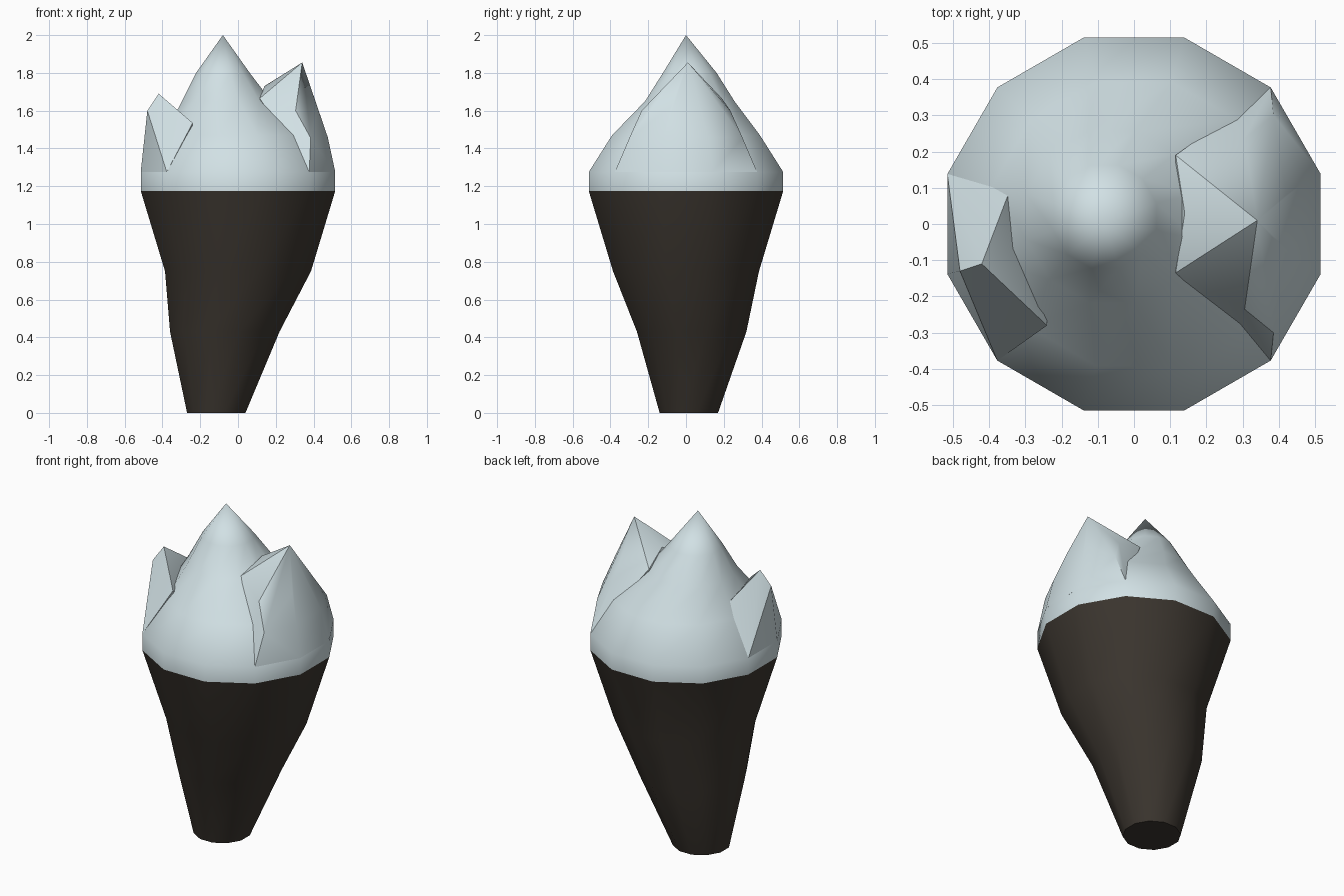
import bpy, bmesh, math

cube = bpy.data.objects.get("Cube")
if cube:
    bpy.data.objects.remove(cube)

SIDES = 12


def material(name, rgb):
    m = bpy.data.materials.new(name)
    m.use_nodes = True
    m.diffuse_color = (*rgb, 1)
    bsdf = next(n for n in m.node_tree.nodes if n.type == 'BSDF_PRINCIPLED')
    bsdf.inputs["Base Color"].default_value = (*rgb, 1)
    bsdf.inputs["Roughness"].default_value = 0.9
    return m


def finish(name, bm, mat, angle):
    bmesh.ops.recalc_face_normals(bm, faces=bm.faces[:])
    mesh = bpy.data.meshes.new(name)
    bm.to_mesh(mesh)
    bm.free()
    mesh.materials.append(mat)
    ob = bpy.data.objects.new(name, mesh)
    bpy.context.collection.objects.link(ob)
    bpy.ops.object.select_all(action='DESELECT')
    ob.select_set(True)
    bpy.context.view_layer.objects.active = ob
    bpy.ops.object.shade_smooth_by_angle(angle=math.radians(angle))


def loft(name, rings, mat, apex=None, angle=35):
    """Skin twelve-sided rings given as (x, y, z, radius)."""
    bm = bmesh.new()
    loops = []
    for x, y, z, r in rings:
        turns = [math.tau * (i + 0.5) / SIDES for i in range(SIDES)]
        loops.append([bm.verts.new((x + r * math.cos(t), y + r * math.sin(t), z))
                      for t in turns])
    for a, b in zip(loops, loops[1:]):
        for i in range(SIDES):
            j = (i + 1) % SIDES
            bm.faces.new((a[i], a[j], b[j], b[i]))
    bm.faces.new(loops[0])
    if apex:
        tip = bm.verts.new(apex)
        for i in range(SIDES):
            bm.faces.new((loops[-1][i], loops[-1][(i + 1) % SIDES], tip))
    else:
        bm.faces.new(loops[-1])
    finish(name, bm, mat, angle)


def crag(name, points, mat):
    """Faceted peak wrapped around its corner points."""
    bm = bmesh.new()
    for p in points:
        bm.verts.new(p)
    res = bmesh.ops.convex_hull(bm, input=bm.verts[:])
    loose = [v for v in bm.verts if not v.link_faces]
    bmesh.ops.delete(bm, geom=loose, context='VERTS')
    finish(name, bm, mat, 33)


def both_sides(points):
    return [(x, s * y, z) for x, y, z in points for s in (-1, 1)]


snow = material("pale ice", (0.64, 0.75, 0.78))
rock = material("dark rock", (0.045, 0.037, 0.029))

# Bent rock root, widening upwards
loft("rock_root", [(-0.115, 0.015, 0, 0.16), (-0.07, 0.03, 0.43, 0.30),
                   (0, 0, 0.75, 0.40), (0, 0, 1.175, 0.533)], rock)

# Icy rim and central summit
loft("main_peak", [(0, 0, 1.175, 0.533), (0, 0, 1.275, 0.533),
                   (0, 0, 1.47, 0.405), (-0.06, 0.02, 1.65, 0.245),
                   (-0.08, 0.02, 1.80, 0.147)], snow, apex=(-0.08, 0, 2.0))

# Taller side peak with a rounded outer flank
crag("left_peak", both_sides([(0.377, 0.377, 1.275), (0.515, 0.138, 1.275),
                              (0.385, 0.30, 1.455), (0.475, 0.12, 1.46),
                              (0.305, 0.235, 1.60), (0.42, 0.08, 1.62)])
     + [(0.34, 0.01, 1.855), (0.115, -0.135, 1.665), (0.115, 0.19, 1.665),
        (0.14, 0.03, 1.73), (0.20, 0, 1.275)], snow)

# Small side peak with a chipped tip
crag("right_peak", [(-0.515, 0.138, 1.275), (-0.515, -0.138, 1.275),
                    (-0.377, -0.377, 1.275), (-0.48, -0.13, 1.60),
                    (-0.42, -0.11, 1.69), (-0.24, -0.28, 1.535),
                    (-0.34, 0.10, 1.535), (-0.25, 0, 1.275)], snow)
